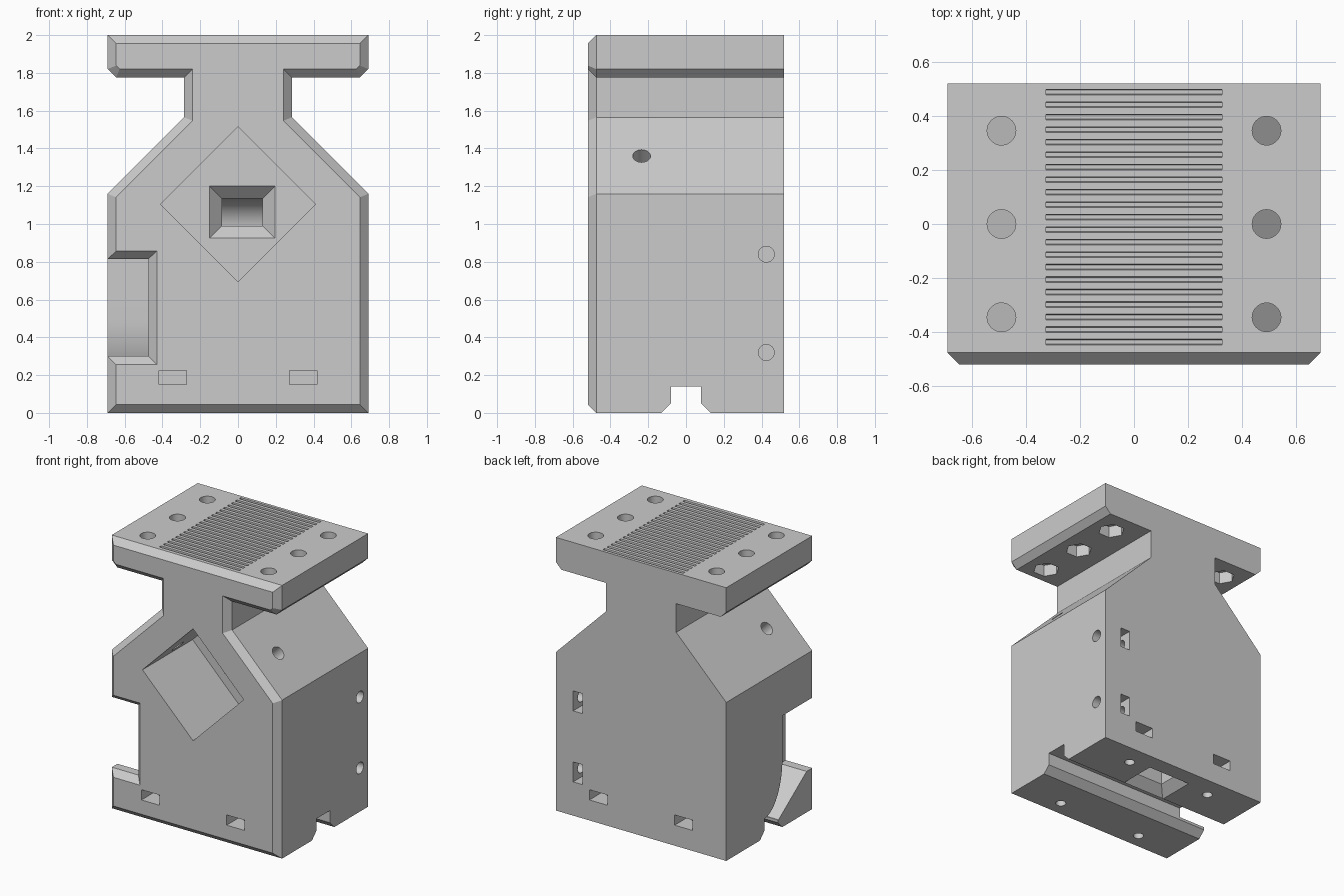
import bpy, bmesh, math
from mathutils import Vector

cube = bpy.data.objects.get("Cube")
if cube:
    bpy.data.objects.remove(cube, do_unlink=True)

grey = bpy.data.materials.new("plain grey")
grey.use_nodes = True
colour = (0.6, 0.6, 0.6, 1)
grey.diffuse_color = colour
grey.node_tree.nodes["Principled BSDF"].inputs["Base Color"].default_value = colour


def loft(name, rings, chamfer_front=0):
    """Closed solid through a list of matching rings."""
    bm = bmesh.new()
    loops = [[bm.verts.new(p) for p in ring] for ring in rings]
    n = len(loops[0])
    first = bm.faces.new(loops[0])
    bm.faces.new(loops[-1])
    for a, b in zip(loops, loops[1:]):
        for i in range(n):
            j = (i + 1) % n
            bm.faces.new((a[i], a[j], b[j], b[i]))
    bmesh.ops.recalc_face_normals(bm, faces=bm.faces[:])
    if chamfer_front:
        bmesh.ops.bevel(bm, geom=list(first.edges), offset=chamfer_front,
                        segments=1, affect='EDGES')
    mesh = bpy.data.meshes.new(name)
    bm.to_mesh(mesh)
    bm.free()
    mesh.materials.append(grey)
    obj = bpy.data.objects.new(name, mesh)
    bpy.context.collection.objects.link(obj)
    return obj


def box(x0, x1, y0, y1, z0, z1):
    return [[(x0, y0, z), (x1, y0, z), (x1, y1, z), (x0, y1, z)] for z in (z0, z1)]


def front_rect(x0, x1, z0, z1, y):
    return [(x0, y, z0), (x1, y, z0), (x1, y, z1), (x0, y, z1)]


def rod(start, end, radius, sides=32):
    """Rings of a round or hexagonal bar between two points."""
    start, end = Vector(start), Vector(end)
    turn = (end - start).to_track_quat('Z', 'Y')
    ring = [turn @ Vector((radius * math.cos(2 * math.pi * i / sides),
                           radius * math.sin(2 * math.pi * i / sides), 0))
            for i in range(sides)]
    return [[p + c for p in ring] for c in (start, end)]


def along_x(profile, x0, x1):
    return [[(x, y, z) for y, z in profile] for x in (x0, x1)]


# Body: wide base, narrow neck, top flange, chamfered front edges
half = [(.69, 0), (.69, 1.16), (.285, 1.565), (.285, 1.775),
        (.645, 1.775), (.69, 1.82), (.69, 2)]
outline = half + [(-x, z) for x, z in reversed(half)]
body = loft("body", [[(x, y, z) for x, z in outline] for y in (-.52, .52)], .045)

cuts = []

# Bottom cross slot
cuts.append(along_x([(-.18, -.05), (-.08, .05), (-.08, .14),
                     (.08, .14), (.08, .05), (.18, -.05)], -.8, .8))

# Diamond pocket in the front
d = .41
cuts.append([[(d, y, 1.105), (0, y, 1.105 + d), (-d, y, 1.105), (0, y, 1.105 - d)]
             for y in (-.6, .06)])

# Duct from the pocket, bending down to the underside
duct = [front_rect(-.16, .205, .915, 1.21, .05), front_rect(-.085, .13, .99, 1.135, .125)]
for i in range(9):
    a = math.radians(90 - i * 90 / 8)
    c, s = math.cos(a), math.sin(a)
    inner = (.17 + .02 * c, .97 + .02 * s)
    outer = (.17 + .165 * c, .97 + .165 * s)
    duct.append([(-.085, *inner), (.13, *inner), (.13, *outer), (-.085, *outer)])
for z, g in ((.065, 0), (-.01, .075)):
    duct.append([(-.085 - g, .19 - g, z), (.13 + g, .19 - g, z),
                 (.13 + g, .335 + g, z), (-.085 - g, .335 + g, z)])
cuts.append(duct)

# Side notch with rounded back running into the cross slot
curve = [(.08 - .21 * math.cos(t), .5 - .36 * math.sin(t))
         for t in [math.pi / 2 * (1 - i / 14) for i in range(15)]]
notch = [(-.6, .3), (-.41, .3), (-.085, .07), (.08, .07)] + curve + [(-.13, .815), (-.6, .815)]
cuts.append(along_x(notch, -.8, -.475))
cuts.append([front_rect(-.8, -.42, .245, .865, -.53), front_rect(-.8, -.475, .3, .815, -.475)])

# Grip grooves across the top
for i in range(21):
    y = .487 - i * .0462
    cuts.append(along_x([(y - .012, 2.01), (y + .012, 2.01), (y + .009, 1.98),
                         (y - .006, 1.98)], -.325, .325))

for side in (-1, 1):
    # Flange bolt holes with hexagonal nut recesses below
    for y in (-.345, 0, .345):
        x = side * .49
        cuts.append(rod((x, y, 1.7), (x, y, 2.05), .053))
        cuts.append(rod((x, y, 1.72), (x, y, 1.86), .09, 6))
    # Clamp hole from each shoulder into the pocket
    cuts.append(rod((side * .56, -.235, 1.43), (side * .27, -.235, 1.14), .047))
    # Foot screws and their nut slots, front and back
    for end in (-1, 1):
        x = side * .345
        cuts.append(rod((x, end * .365, -.05), (x, end * .365, .32), .035))
        y0, y1 = sorted((end * .29, end * .6))
        cuts.append(box(x - .073, x + .073, y0, y1, .15, .225))

# Side screws with nut slots in the back
for z in (.32, .84):
    cuts.append(rod((.8, .425, z), (.38, .425, z), .042))
    cuts.append(box(.475, .55, .34, .6, z - .073, z + .073))

bpy.ops.object.select_all(action='DESELECT')
bpy.context.view_layer.objects.active = body
body.select_set(True)
for rings in cuts:
    cutter = loft("cutter", rings)
    cutter.hide_render = True
    mod = body.modifiers.new("cut", 'BOOLEAN')
    mod.operation = 'DIFFERENCE'
    mod.solver = 'EXACT'
    mod.object = cutter
    bpy.ops.object.modifier_apply(modifier=mod.name)
    bpy.data.objects.remove(cutter, do_unlink=True)

bpy.ops.object.shade_smooth_by_angle(angle=math.radians(25))
